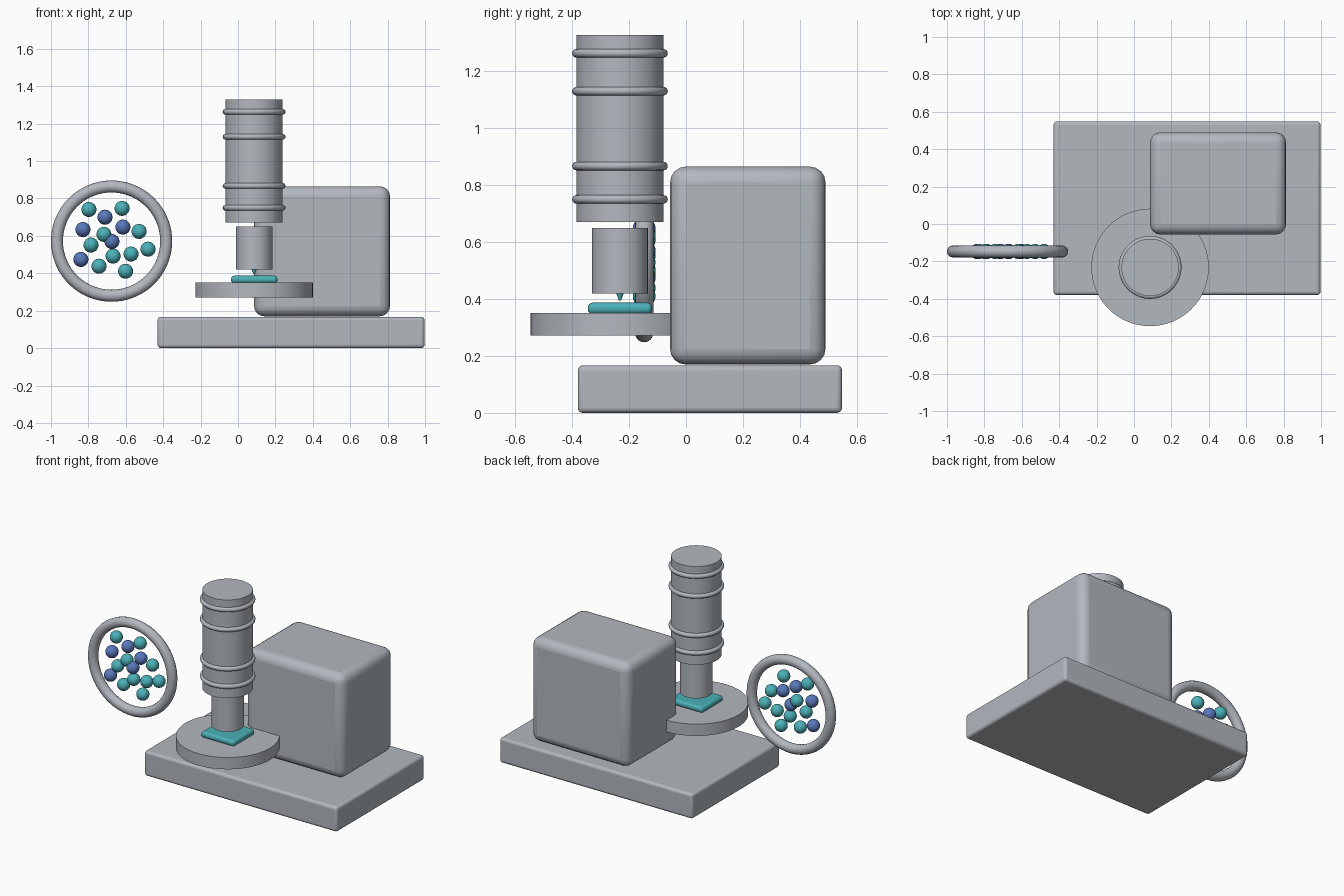
import bpy
import math

old = bpy.data.objects.get("Cube")
if old:
    bpy.data.objects.remove(old, do_unlink=True)


def material(name, rgb):
    m = bpy.data.materials.new(name)
    m.use_nodes = True
    m.diffuse_color = (*rgb, 1)
    m.node_tree.nodes["Principled BSDF"].inputs["Base Color"].default_value = (*rgb, 1)
    return m


GREY = material("grey metal", (0.45, 0.48, 0.52))
TEAL = material("teal", (0.07, 0.44, 0.48))
BLUE = material("blue", (0.10, 0.19, 0.50))

AXIS_X, AXIS_Y = 0.086, -0.232   # optical axis
RING_X, RING_Y, RING_Z = -0.676, -0.147, 0.572


def finish(name, mat, bevel=0, segments=4):
    ob = bpy.context.object
    ob.name = ob.data.name = name
    ob.data.materials.append(mat)
    if bevel:
        mod = ob.modifiers.new("rounded edges", "BEVEL")
        mod.width, mod.segments = bevel, segments
    bpy.ops.object.shade_smooth_by_angle(angle=math.radians(35))
    return ob


def box(name, mat, lo, hi, bevel):
    centre = [(a + b) / 2 for a, b in zip(lo, hi)]
    bpy.ops.mesh.primitive_cube_add(size=1, location=centre)
    bpy.context.object.scale = [b - a for a, b in zip(lo, hi)]
    bpy.ops.object.transform_apply(location=False, rotation=False, scale=True)
    return finish(name, mat, bevel)


def drum(name, mat, z0, z1, low, top=None):
    bpy.ops.mesh.primitive_cone_add(
        vertices=64, radius1=low, radius2=low if top is None else top,
        depth=z1 - z0, location=(AXIS_X, AXIS_Y, (z0 + z1) / 2))
    return finish(name, mat)


def ring(name, loc, major, minor, tilt=0):
    bpy.ops.mesh.primitive_torus_add(
        location=loc, rotation=(tilt, 0, 0), major_radius=major,
        minor_radius=minor, major_segments=72, minor_segments=16)
    return finish(name, GREY)


# Base plate and rounded housing
box("base", GREY, (-0.43, -0.38, 0), (0.997, 0.548, 0.167), 0.018)
box("housing", GREY, (0.086, -0.056, 0.17), (0.813, 0.49, 0.865), 0.055)

# Stage with sample slide
drum("stage", GREY, 0.271, 0.35, 0.314)
box("sample_slide", TEAL, (-0.037, -0.345, 0.347), (0.211, -0.119, 0.387), 0.017)

# Column, collars, objective and probe tip
drum("column", GREY, 0.671, 1.328, 0.153)
for i, z in enumerate((0.75, 0.867, 1.13, 1.263)):
    ring(f"column_collar_{i + 1}", (AXIS_X, AXIS_Y, z), 0.153, 0.015)
drum("objective", GREY, 0.42, 0.65, 0.098)
drum("probe_tip", TEAL, 0.395, 0.422, 0.004, 0.014)

# Upright ring framing the beads
ring("viewing_ring", (RING_X, RING_Y, RING_Z), 0.292, 0.032, math.pi / 2)

# Beads, as (x, z)
teal_beads = [(-.797, .741), (-.62, .747), (-.529, .624), (-.717, .608),
              (-.786, .551), (-.481, .529), (-.572, .503), (-.668, .492),
              (-.743, .438), (-.601, .411)]
blue_beads = [(-.711, .70), (-.829, .634), (-.615, .647), (-.674, .57),
              (-.84, .474)]
for label, mat, beads in (("teal", TEAL, teal_beads), ("blue", BLUE, blue_beads)):
    for i, (x, z) in enumerate(beads):
        bpy.ops.mesh.primitive_uv_sphere_add(
            segments=24, ring_count=16, radius=0.04, location=(x, RING_Y, z))
        finish(f"{label}_bead_{i + 1}", mat)
